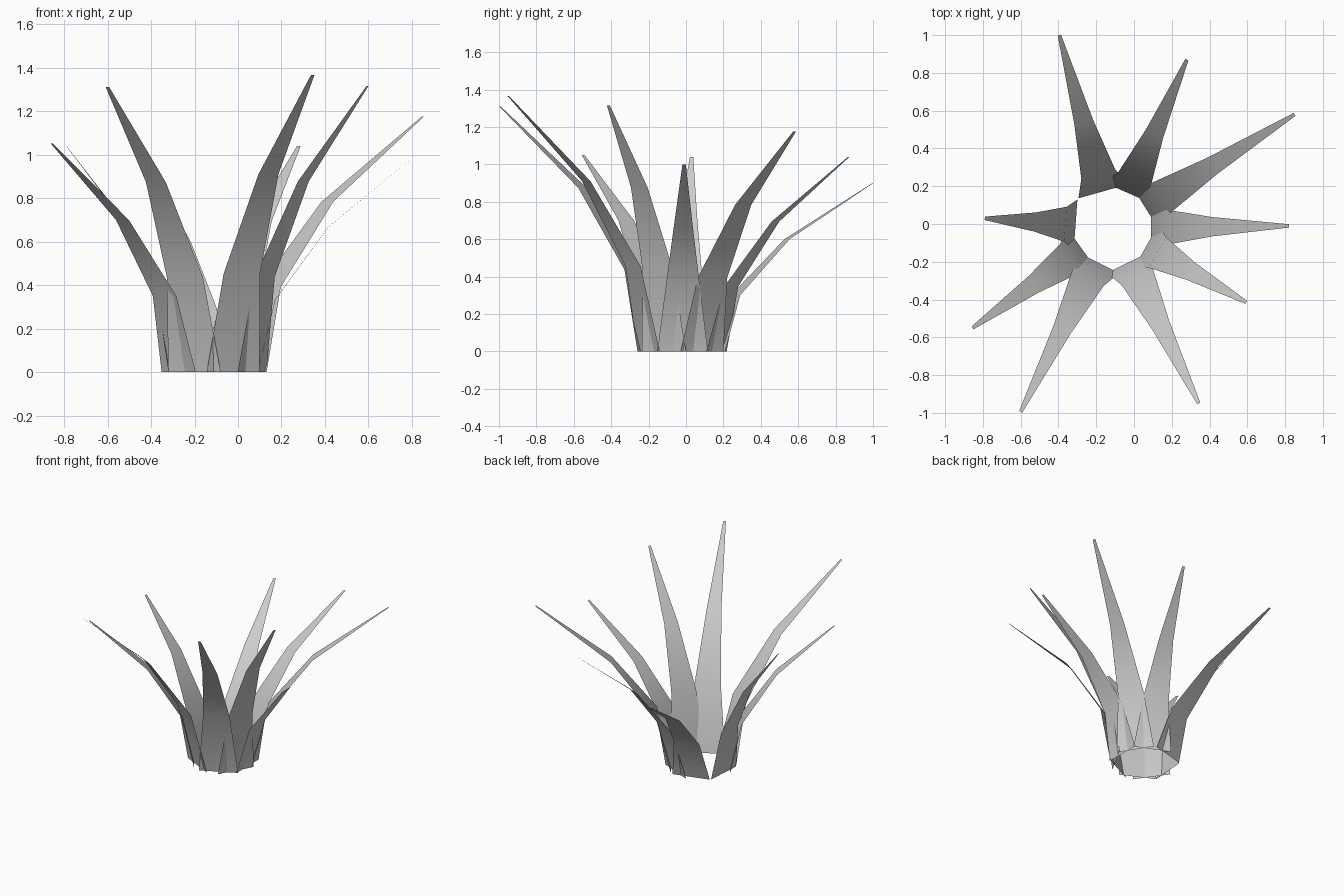
import bpy
import math
from mathutils import Vector

cube = bpy.data.objects.get("Cube")
if cube:
    bpy.data.objects.remove(cube, do_unlink=True)

grey = bpy.data.materials.new("pale grey")
grey.use_nodes = True
colour = (0.6, 0.6, 0.6, 1)
grey.diffuse_color = colour
grey.node_tree.nodes["Principled BSDF"].inputs["Base Color"].default_value = colour

CENTRE = Vector((-0.11, -0.02, 0))
RING_RADIUS = 0.2
BASE_WIDTH, TIP_WIDTH = 0.27, 0.018
SEGMENTS = 3


def blade(name, tip):
    """Flat tapering leaf that rises evenly and bends outward to its tip."""
    tip = Vector(tip)
    outward = Vector((tip.x - CENTRE.x, tip.y - CENTRE.y, 0))
    reach = outward.length
    outward.normalize()
    side = Vector((-outward.y, outward.x, 0))
    verts = []
    for i in range(SEGMENTS + 1):
        t = i / SEGMENTS
        radius = RING_RADIUS + (reach - RING_RADIUS) * t * t
        middle = CENTRE + outward * radius
        middle.z = tip.z * t
        half = (BASE_WIDTH + (TIP_WIDTH - BASE_WIDTH) * t) / 2
        verts += [middle - side * half, middle + side * half]
    faces = [(2 * i, 2 * i + 2, 2 * i + 3, 2 * i + 1) for i in range(SEGMENTS)]
    # Wind the faces so that they look inward and up
    faces = [tuple(reversed(f)) for f in faces]
    mesh = bpy.data.meshes.new(name)
    mesh.from_pydata(verts, [], faces)
    mesh.materials.append(grey)
    mesh.shade_smooth()
    obj = bpy.data.objects.new(name, mesh)
    bpy.context.collection.objects.link(obj)


# Leaf tips, going round the tuft
TIPS = [
    (-0.395, 1.0, 0.90),
    (0.28, 0.87, 1.04),
    (0.85, 0.58, 1.175),
    (0.82, -0.01, 1.0),
    (0.595, -0.415, 1.315),
    (0.343, -0.95, 1.365),
    (-0.60, -0.995, 1.31),
    (-0.855, -0.55, 1.05),
    (-0.79, 0.03, 1.04),
]
for number, tip in enumerate(TIPS, 1):
    blade(f"leaf_{number}", tip)
